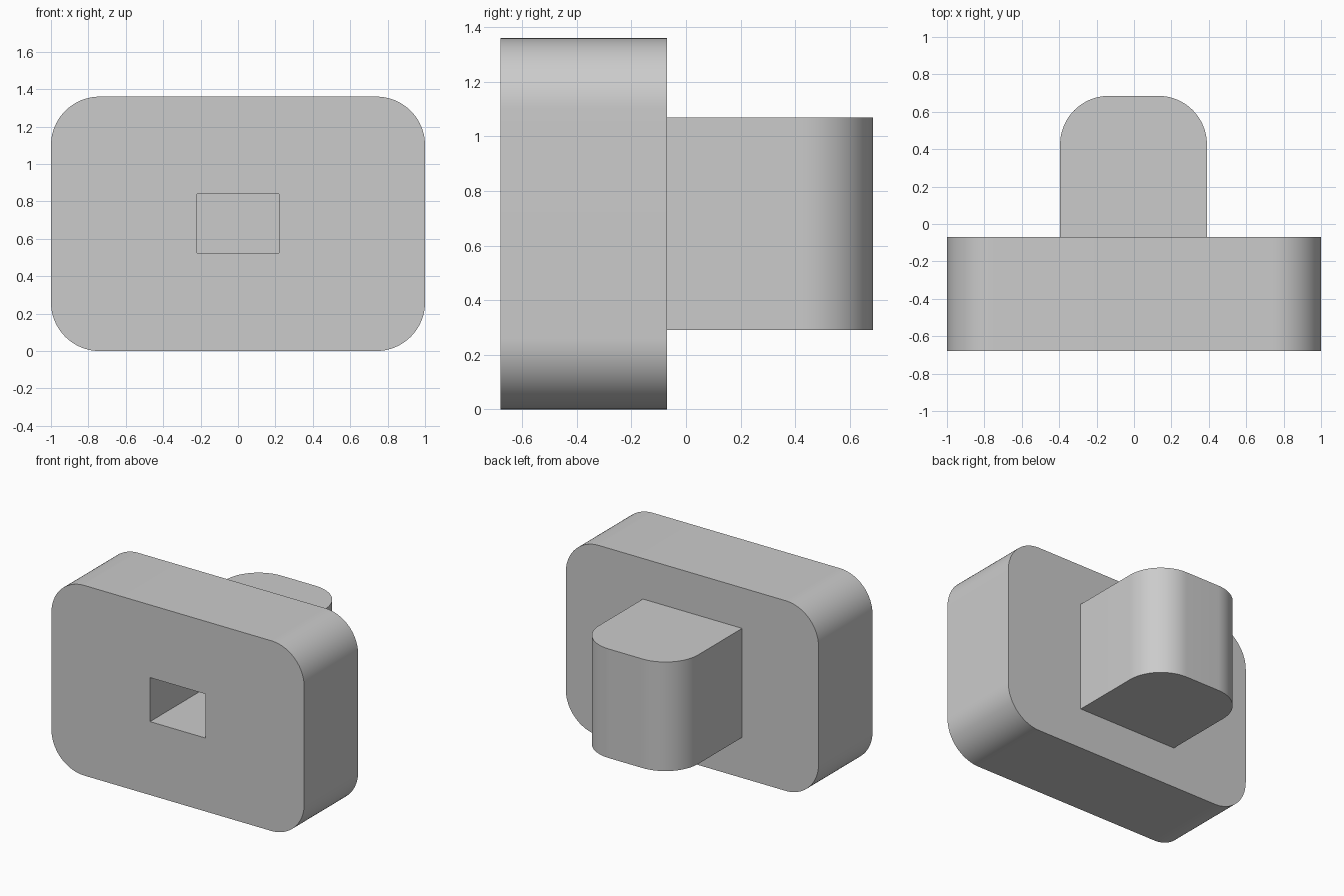
import bpy
import bmesh
from math import pi, sin, cos
from mathutils import Vector

if "Cube" in bpy.data.objects:
    bpy.data.objects.remove(bpy.data.objects["Cube"], do_unlink=True)

grey = bpy.data.materials.new("plain grey")
grey.use_nodes = True
grey.diffuse_color = (0.6, 0.6, 0.6, 1)
grey.node_tree.nodes["Principled BSDF"].inputs["Base Color"].default_value = (0.6, 0.6, 0.6, 1)

STEPS = 20
MID_Z = 0.68


def rounded_outline(u0, u1, v0, v1, radius, rounded):
    """Rectangle outline; rounded flags run anticlockwise from the top right corner."""
    corners = [(u1, v1, -1, -1), (u0, v1, 1, -1), (u0, v0, 1, 1), (u1, v0, -1, 1)]
    points = []
    for i, (u, v, su, sv) in enumerate(corners):
        if not rounded[i]:
            points.append((u, v))
            continue
        for k in range(STEPS + 1):
            a = pi / 2 * (i + k / STEPS)
            points.append((u + su * radius + radius * cos(a), v + sv * radius + radius * sin(a)))
    return points


def prism(name, points, sweep):
    """Extrude a closed outline of 3D points along a vector."""
    bm = bmesh.new()
    face = bm.faces.new([bm.verts.new(p) for p in points])
    grown = bmesh.ops.extrude_face_region(bm, geom=[face])["geom"]
    verts = [g for g in grown if isinstance(g, bmesh.types.BMVert)]
    bmesh.ops.translate(bm, verts=verts, vec=Vector(sweep))
    bmesh.ops.recalc_face_normals(bm, faces=bm.faces)
    mesh = bpy.data.meshes.new(name)
    bm.to_mesh(mesh)
    bm.free()
    mesh.materials.append(grey)
    obj = bpy.data.objects.new(name, mesh)
    bpy.context.collection.objects.link(obj)
    return obj


def combine(target, tool, operation):
    """Apply a boolean and discard the tool."""
    mod = target.modifiers.new(operation.title(), "BOOLEAN")
    mod.operation, mod.solver, mod.object = operation, "EXACT", tool
    bpy.context.view_layer.objects.active = target
    bpy.ops.object.modifier_apply(modifier=mod.name)
    bpy.data.objects.remove(tool, do_unlink=True)


# Wide front plate with four rounded corners
plate = rounded_outline(-1, 1, 0, 2 * MID_Z, 0.26, (1, 1, 1, 1))
body = prism("socket_body", [(x, -0.68, z) for x, z in plate], (0, 0.61, 0))

# Rear block, rounded at its two back corners and sunk into the plate
block = rounded_outline(-0.395, 0.39, -0.3, 0.685, 0.26, (1, 1, 0, 0))
rear = prism("rear_block", [(x, y, 0.29) for x, y in block], (0, 0, 0.78))
combine(body, rear, "UNION")

# Deep rectangular socket in the front
slot = rounded_outline(-0.22, 0.22, 0.525, 0.84, 0, (0, 0, 0, 0))
cutter = prism("slot_cutter", [(x, -0.9, z) for x, z in slot], (0, 1.22, 0))
cutter.hide_render = True
combine(body, cutter, "DIFFERENCE")

# Smooth the rounded corners, keep edges sharp
bpy.ops.object.select_all(action="DESELECT")
body.select_set(True)
bpy.context.view_layer.objects.active = body
bpy.ops.object.shade_smooth_by_angle(angle=pi / 6)
